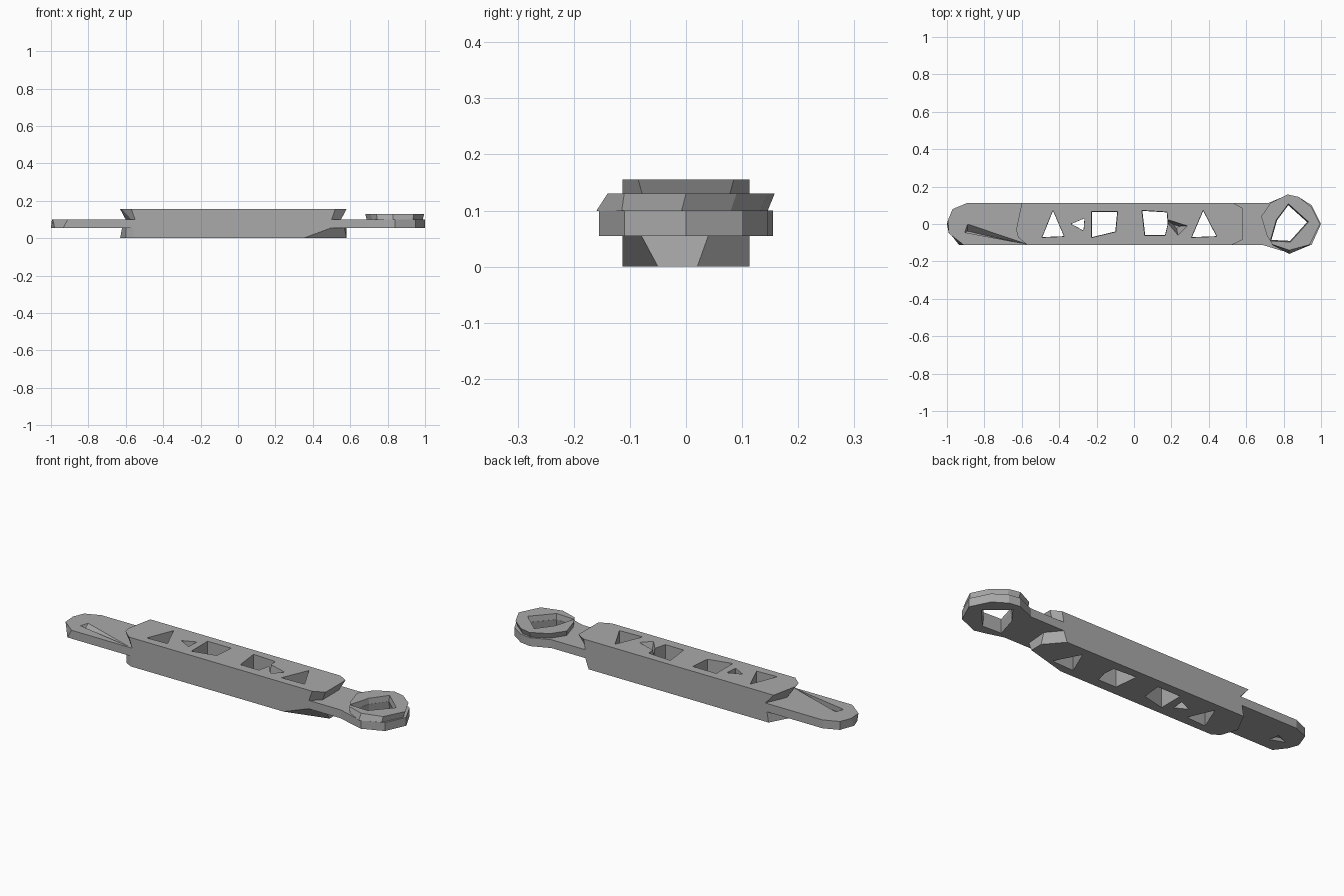
import bpy, bmesh

cube = bpy.data.objects.get("Cube")
if cube:
    bpy.data.objects.remove(cube, do_unlink=True)

grey = bpy.data.materials.new("plain grey")
grey.use_nodes = True
COLOUR = (0.4, 0.4, 0.4, 1)
grey.diffuse_color = COLOUR
grey.node_tree.nodes["Principled BSDF"].inputs["Base Color"].default_value = COLOUR


def loft(name, low, high, z0, z1):
    """Closed solid between two outlines with the same number of corners."""
    bm = bmesh.new()
    a = [bm.verts.new((x, y, z0)) for x, y in low]
    b = [bm.verts.new((x, y, z1)) for x, y in high]
    n = len(a)
    bm.faces.new(a[::-1])
    bm.faces.new(b)
    for i in range(n):
        j = (i + 1) % n
        bm.faces.new((a[i], a[j], b[j], b[i]))
    bmesh.ops.recalc_face_normals(bm, faces=bm.faces)
    mesh = bpy.data.meshes.new(name)
    bm.to_mesh(mesh)
    bm.free()
    mesh.materials.append(grey)
    obj = bpy.data.objects.new(name, mesh)
    bpy.context.collection.objects.link(obj)
    return obj


def scaled(pts, k):
    cx = sum(p[0] for p in pts) / len(pts)
    cy = sum(p[1] for p in pts) / len(pts)
    return [(cx + (x - cx) * k, cy + (y - cy) * k) for x, y in pts]


def cut(obj, cutters):
    bpy.context.view_layer.objects.active = obj
    for c in cutters:
        mod = obj.modifiers.new("cut", 'BOOLEAN')
        mod.operation = 'DIFFERENCE'
        mod.solver = 'EXACT'
        mod.object = c
        bpy.ops.object.modifier_apply(modifier=mod.name)


W = 0.113

# Long flat bar, whose right end widens into a ring
bar_low = [(-1, 0), (-0.98, -0.055), (-0.935, -W), (0.69, -W), (0.78, -0.14), (0.84, -0.155),
           (0.95, -0.11), (1, 0), (0.95, 0.1), (0.88, 0.145), (0.82, 0.155),
           (0.72, W), (-0.89, W), (-0.97, 0.08)]
bar_high = [(-0.995, 0.02), (-0.99, -0.05), (-0.91, -W)] + bar_low[3:]
bar = loft("bar", bar_low, bar_high, 0.055, 0.1)

# Thick middle body: a block below and a block above the bar
lower_low = [(-0.63, 0), (-0.6, -0.09), (-0.56, -W), (0.35, -W), (0.58, -0.05),
             (0.58, 0.02), (0.5, W), (-0.57, W)]
lower_high = [(-0.62, 0), (-0.6, -0.09), (-0.56, -W), (0.5, -W), (0.57, -0.08),
              (0.58, 0.04), (0.52, W), (-0.56, W)]
lower = loft("lower_body", lower_low, lower_high, 0, 0.056)
upper_low = [(-0.6, 0), (-0.57, -0.09), (-0.55, -W), (0.5, -W), (0.55, -0.07),
             (0.55, 0.07), (0.52, W), (-0.55, W)]
upper_high = [(-0.63, -0.03), (-0.62, -0.07), (-0.57, -W), (0.52, -W), (0.58, -0.085),
              (0.58, 0.085), (0.53, W), (-0.6, W)]
upper = loft("upper_body", upper_low, upper_high, 0.099, 0.155)

# Raised rim on the ring
rim_high = [(0.68, 0.04), (0.71, -0.06), (0.74, -0.11), (0.83, -0.14), (0.94, -0.11),
            (0.995, 0), (0.95, 0.09), (0.88, 0.145), (0.82, 0.158), (0.73, W)]
rim_low = [(0.84 + (x - 0.84) * 0.95, y * 0.97 - 0.008) for x, y in rim_high]
rim_low[3] = (0.83, -0.16)
rim = loft("ring_rim", rim_low, rim_high, 0.099, 0.13)

# Through openings in the body
openings = [
    [(-0.49, -0.07), (-0.375, -0.065), (-0.433, 0.07)],
    [(-0.335, 0), (-0.27, -0.035), (-0.265, 0.03)],
    [(-0.225, -0.07), (-0.1, -0.04), (-0.09, 0.065), (-0.225, 0.065)],
    [(0.06, -0.06), (0.165, -0.06), (0.18, 0), (0.175, 0.062), (0.045, 0.07)],
    [(0.31, -0.07), (0.44, -0.065), (0.37, 0.07)],
]
holes = [loft("hole_cutter", o, scaled(o, 1.04), -0.01, 0.17) for o in openings]
side = [(0.16, 0.03), (0.235, -0.06), (0.285, -0.01)]
side_pit = loft("pit_cutter", scaled(side, 0.25), side, 0.06, 0.156)
for part in (bar, lower, upper):
    cut(part, holes)
for part in (bar, upper):
    cut(part, [side_pit])

# Ring opening, flared at the rim
ring_gap = [(0.735, -0.085), (0.835, -0.09), (0.925, 0.01), (0.825, 0.1), (0.765, 0.02)]
ring_hole = loft("ring_cutter", scaled(ring_gap, 1.1), ring_gap, 0.05, 0.101)
rim_hole = loft("rim_cutter", ring_gap, scaled(ring_gap, 1.08), 0.09, 0.131)
cut(bar, [ring_hole])
cut(rim, [rim_hole])

# Sloping pits on the top and underside of the left end
slot = [(-0.89, 0), (-0.905, -0.045), (-0.57, -0.108)]
slot_pit = loft("slot_cutter", [(-0.89, -0.038), (-0.9, -0.046), (-0.66, -0.092)], slot, 0.072, 0.101)
under = [(-0.94, -0.02), (-0.86, -0.05), (-0.87, 0.01)]
under_pit = loft("under_cutter", under, scaled(under, 0.3), 0.054, 0.068)
cut(bar, [slot_pit, under_pit])

for c in holes + [side_pit, ring_hole, rim_hole, slot_pit, under_pit]:
    bpy.data.objects.remove(c, do_unlink=True)
